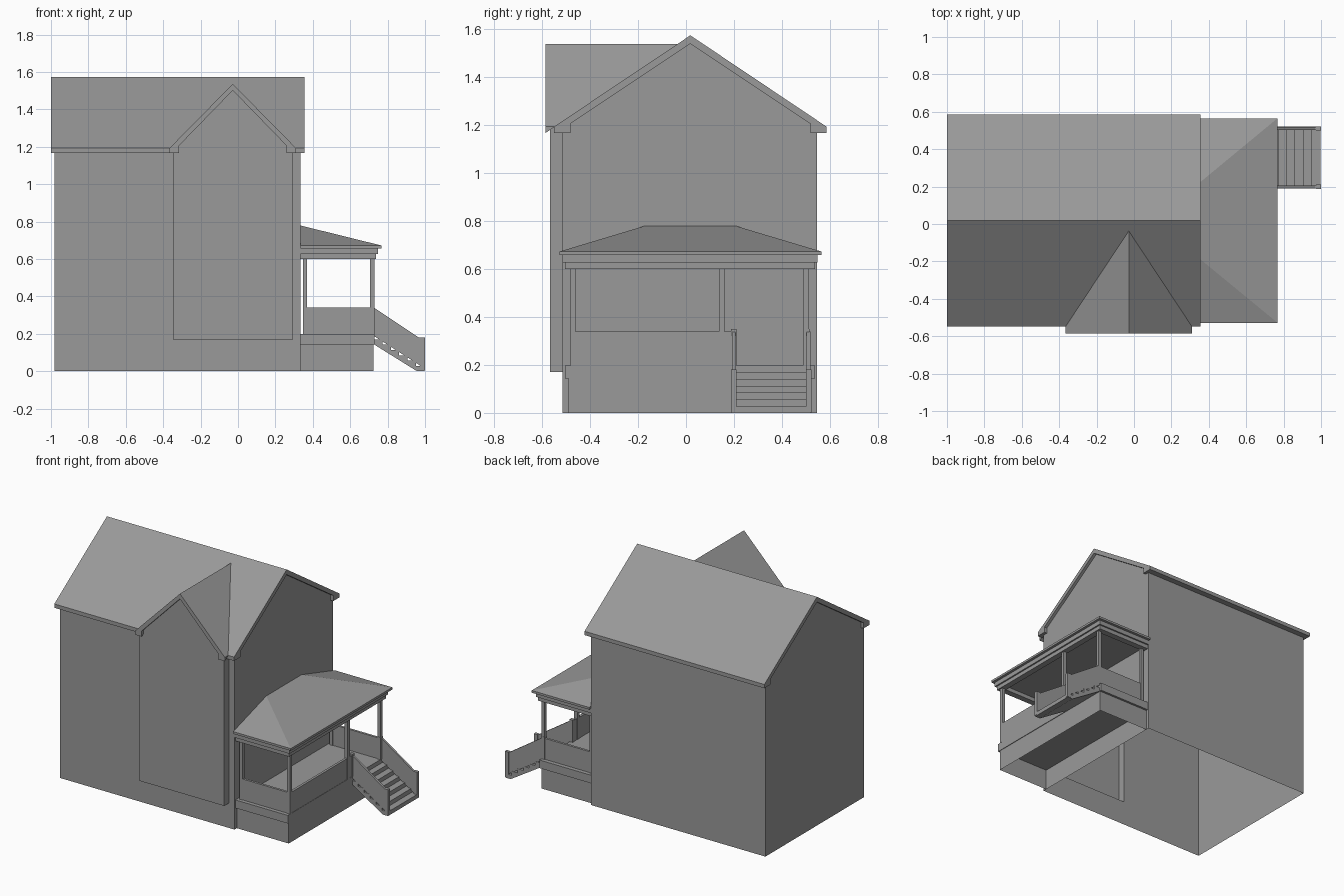
import bpy, bmesh

if "Cube" in bpy.data.objects:
    bpy.data.objects.remove(bpy.data.objects["Cube"])

RY, RZ, SLOPE = 0.018, 1.573, 0.67     # main roof ridge position, height, pitch
GX, GZ = -0.028, 1.536                 # front gable ridge
WX = 0.334                             # right-hand house wall

grey = bpy.data.materials.new("dark_grey")
grey.diffuse_color = (0.32, 0.32, 0.32, 1)
grey.use_nodes = True
grey.node_tree.nodes["Principled BSDF"].inputs["Base Color"].default_value = grey.diffuse_color


def finish(name, bm):
    bmesh.ops.recalc_face_normals(bm, faces=bm.faces)
    me = bpy.data.meshes.new(name)
    bm.to_mesh(me)
    bm.free()
    me.materials.append(grey)
    ob = bpy.data.objects.new(name, me)
    bpy.context.collection.objects.link(ob)
    return ob


def prism(name, pts, axis, a, b, tri=False):
    """Extrude a profile: (y,z) along X or (x,z) along Y; b may depend on height."""
    bm = bmesh.new()

    def ring(end):
        out = []
        for u, z in pts:
            t = end(z) if callable(end) else end
            out.append(bm.verts.new((t, u, z) if axis == 'X' else (u, t, z)))
        return out
    A, B = ring(a), ring(b)
    n = len(pts)
    bm.faces.new(A)
    bm.faces.new(B[::-1])
    for i in range(n):
        j = (i + 1) % n
        bm.faces.new((A[j], A[i], B[i], B[j]))
    if tri:
        bmesh.ops.triangulate(bm, faces=bm.faces)
    return finish(name, bm)


def box(name, x0, x1, y0, y1, z0, z1):
    return prism(name, [(y0, z0), (y1, z0), (y1, z1), (y0, z1)], 'X', x0, x1)


def drop_faces(ob, test):
    bm = bmesh.new()
    bm.from_mesh(ob.data)
    bm.normal_update()
    bmesh.ops.delete(bm, geom=[f for f in bm.faces if test(f)], context='FACES')
    bm.to_mesh(ob.data)
    bm.free()


def roof_profile(c, top, half, inner):
    """Gable roof band with boxed eave returns."""
    right = [(half, 1.193), (half, 1.167), (inner, 1.167), (inner, 1.205)]
    return ([(c, top)] + [(c + u, z) for u, z in right] + [(c, top - 0.035)]
            + [(c - u, z) for u, z in reversed(right)])


def main_roof_y(z):
    return RY - (RZ - z) / SLOPE


# House walls: gabled block joined with the front bay, open underneath
walls = prism("house_walls", [(-0.515, 0), (0.545, 0), (0.545, 1.196), (RY, 1.553),
                              (-0.515, 1.196)], 'X', -0.98, WX)
bay = prism("bay_helper", [(-0.347, 0.17), (0.293, 0.17), (0.293, 1.192), (GX, 1.516),
                           (-0.347, 1.192)], 'Y', -0.567,
            lambda z: max(-0.45, main_roof_y(z) + 0.035), tri=True)
mod = walls.modifiers.new("bay", 'BOOLEAN')
mod.operation, mod.solver, mod.object = 'UNION', 'EXACT', bay
bpy.context.view_layer.objects.active = walls
bpy.ops.object.modifier_apply(modifier="bay")
bpy.data.objects.remove(bay)
drop_faces(walls, lambda f: all(v.co.z < 0.001 for v in f.verts))

# Roofs
prism("main_roof", roof_profile(RY, RZ, 0.567, 0.5), 'X', -1.0, 0.355)
prism("front_gable_roof", roof_profile(GX, GZ, 0.338, 0.288), 'Y', -0.585,
      lambda z: main_roof_y(z) + 0.004)

# Porch base, deck
skirt = box("porch_skirt", WX, 0.725, -0.49, 0.522, 0, 0.145)
drop_faces(skirt, lambda f: abs(f.normal.z) > 0.9 or f.normal.x < -0.9)
box("porch_deck", WX, 0.729, -0.505, 0.537, 0.143, 0.198)

# Porch posts and solid railings
for x in (0.347, 0.707):
    for y in (-0.482, 0.49):
        box("porch_post", x, x + 0.023, y, y + 0.022, 0.198, 0.6)
box("porch_middle_post", 0.707, 0.73, 0.137, 0.16, 0.198, 0.6)
box("front_railing", 0.347, 0.727, -0.479, -0.463, 0.198, 0.34)
box("back_railing", 0.347, 0.727, 0.493, 0.509, 0.198, 0.34)
box("side_railing", 0.71, 0.727, -0.479, 0.2, 0.198, 0.34)

# Porch beams, cornice and hip roof
box("porch_side_beam", 0.697, 0.739, -0.505, 0.537, 0.6, 0.627)
box("porch_front_beam", WX, 0.697, -0.505, -0.463, 0.6, 0.627)
box("porch_back_beam", WX, 0.697, 0.495, 0.537, 0.6, 0.627)
box("porch_cornice", WX, 0.749, -0.515, 0.547, 0.627, 0.657)
bm = bmesh.new()
for x in (WX, 0.767):
    for y in (-0.528, 0.565):
        for z in (0.657, 0.672):
            bm.verts.new((x, y, z))
for y in (-0.172, 0.207):
    bm.verts.new((WX, y, 0.779))
bmesh.ops.convex_hull(bm, input=bm.verts)
bmesh.ops.dissolve_limit(bm, angle_limit=0.01, verts=bm.verts, edges=bm.edges)
finish("porch_roof", bm)

# Stairs: six steps with a straight sloped underside
steps = []
for i in range(6):
    z = 0.17 - 0.0285 * i
    steps += [(0.727 + 0.045 * i, z), (0.772 + 0.045 * i, z)]
prism("stairs", steps + [(0.997, 0), (0.957, 0), (0.727, 0.143)], 'Y', 0.19, 0.52)

# Stair side panels and newel posts
panel = [(0.727, 0.188), (0.727, 0.34), (0.967, 0.18), (0.998, 0.18), (0.998, 0.015)]
for y in (0.19, 0.502):
    prism("stair_railing", panel, 'Y', y + 0.001, y + 0.016)
    box("lower_newel", 0.972, 1.0, y - 0.002, y + 0.02, 0.004, 0.18)
box("upper_newel", 0.707, 0.731, 0.188, 0.21, 0.198, 0.35)
box("upper_newel", 0.707, 0.731, 0.488, 0.514, 0.198, 0.35)
